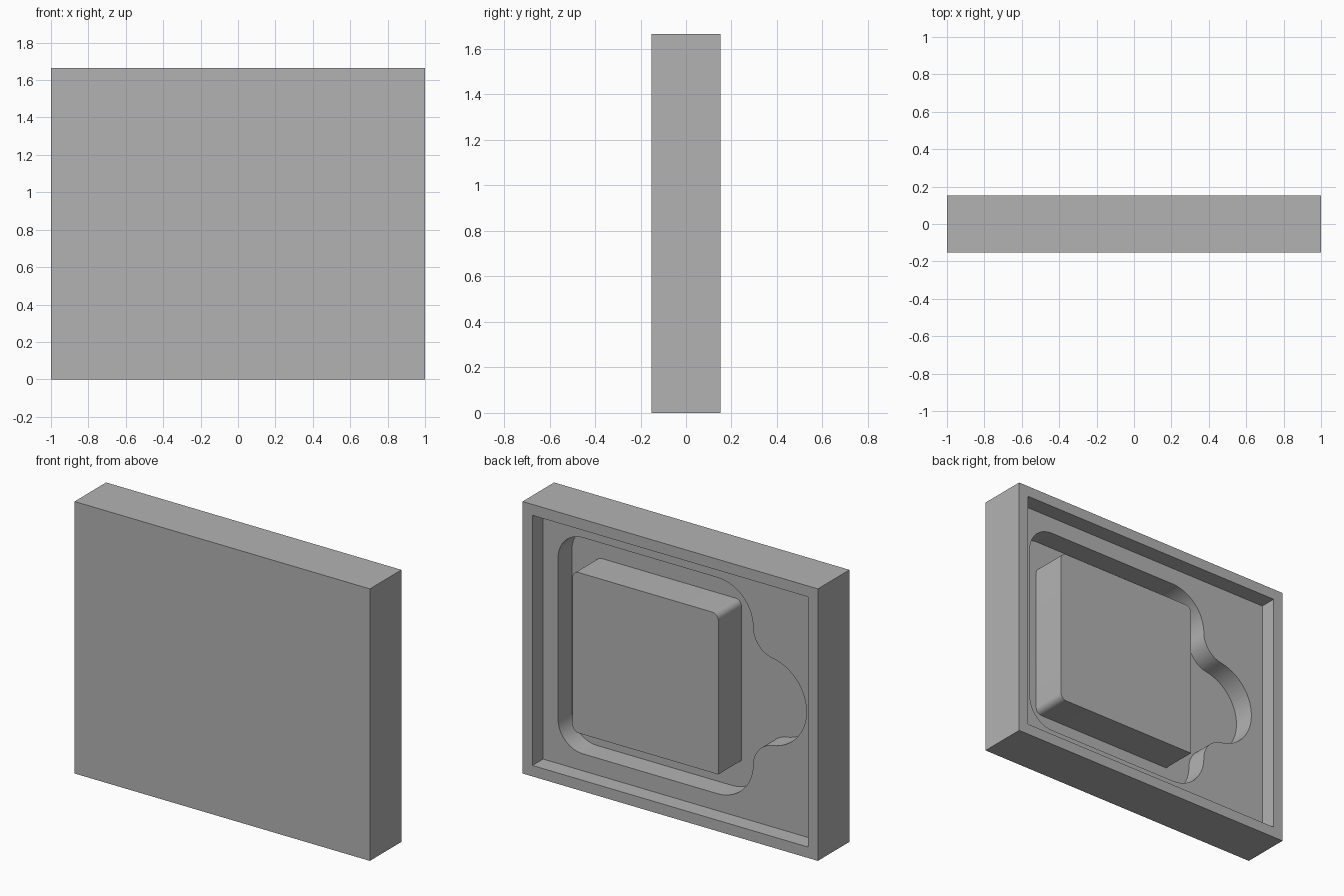
import bpy, bmesh
from math import radians, degrees, atan2, cos, sin

if "Cube" in bpy.data.objects:
    bpy.data.objects.remove(bpy.data.objects["Cube"], do_unlink=True)

# Overall sizes
HEIGHT, BACK = 1.665, 0.1525
MID = HEIGHT / 2
RIM = 0.067
RECESS_Y = BACK - 0.103
POCKET_Y = -BACK + 0.067

grey = bpy.data.materials.new("plain_grey")
grey.use_nodes = True
grey.diffuse_color = (0.45, 0.45, 0.45, 1)
grey.node_tree.nodes["Principled BSDF"].inputs["Base Color"].default_value = grey.diffuse_color


def arc(cx, cz, r, start, end, steps=14):
    angles = [radians(start + (end - start) * i / steps) for i in range(steps + 1)]
    return [(cx + r * cos(a), cz + r * sin(a)) for a in angles]


def rounded_rect(x0, x1, z0, z1, radii):
    """Outline with radii for the corners +x top, -x top, -x bottom, +x bottom."""
    pts = []
    corners = [(x1, z1, -1, -1), (x0, z1, 1, -1), (x0, z0, 1, 1), (x1, z0, -1, 1)]
    for i, ((x, z, sx, sz), r) in enumerate(zip(corners, radii)):
        pts += arc(x + sx * r, z + sz * r, r, 90 * i, 90 * i + 90, 8) if r else [(x, z)]
    return pts


def prism(name, outline, y0, y1):
    """Extrude an x-z outline from y0 to y1."""
    bm = bmesh.new()
    face = bm.faces.new([bm.verts.new((x, y0, z)) for x, z in outline])
    out = bmesh.ops.extrude_face_region(bm, geom=[face])
    for v in out["geom"]:
        if isinstance(v, bmesh.types.BMVert):
            v.co.y = y1
    bmesh.ops.recalc_face_normals(bm, faces=bm.faces)
    mesh = bpy.data.meshes.new(name)
    bm.to_mesh(mesh)
    bm.free()
    mesh.materials.append(grey)
    obj = bpy.data.objects.new(name, mesh)
    bpy.context.collection.objects.link(obj)
    return obj


def select_only(obj):
    bpy.ops.object.select_all(action='DESELECT')
    obj.select_set(True)
    bpy.context.view_layer.objects.active = obj


def cut(obj, cutter):
    cutter.hide_render = True
    mod = obj.modifiers.new("cut", 'BOOLEAN')
    mod.operation, mod.solver, mod.object = 'DIFFERENCE', 'EXACT', cutter
    select_only(obj)
    bpy.ops.object.modifier_apply(modifier=mod.name)
    bpy.data.objects.remove(cutter, do_unlink=True)


def pocket_outline():
    """Rounded square with a round lobe blended into its -x side."""
    left, right, top = 0.832, -0.489, 1.494
    r_near, r_far, r_lobe, lobe_x = 0.168, 0.24, 0.27, -0.58
    z_far = top - r_far
    # Blend arc tangent to the side and to the lobe
    a, dz = right - lobe_x, z_far - MID
    r_blend = (a * a + dz * dz - r_lobe ** 2) / (2 * (r_lobe + a))
    bx = right - r_blend
    turn = degrees(atan2(MID - z_far, lobe_x - bx))
    half = arc(left - r_near, top - r_near, r_near, 0, 90)
    half += arc(right + r_far, z_far, r_far, 90, 180)
    half += arc(bx, z_far, r_blend, 0, turn)[1:]
    half += arc(lobe_x, MID, r_lobe, turn + 180, 180)[1:]
    return half + [(x, HEIGHT - z) for x, z in reversed(half[:-1])]


# Panel with a shallow recess and a deeper shaped pocket in its back
panel = prism("panel", rounded_rect(-1, 1, 0, HEIGHT, [0] * 4), -BACK, BACK)
recess = rounded_rect(-1 + RIM, 1 - RIM, RIM, HEIGHT - RIM, [0] * 4)
cut(panel, prism("recess_cutter", recess, RECESS_Y, BACK + 0.1))
cut(panel, prism("pocket_cutter", pocket_outline(), POCKET_Y, BACK + 0.05))

# Raised block standing in the pocket, one corner left square
block_outline = rounded_rect(-0.316, 0.671, 0.341, 1.324, [0.04, 0.04, 0, 0.04])
block = prism("centre_block", block_outline, POCKET_Y - 0.02, 0.139)

for part in (panel, block):
    select_only(part)
    bpy.ops.object.shade_smooth_by_angle(angle=radians(30))
